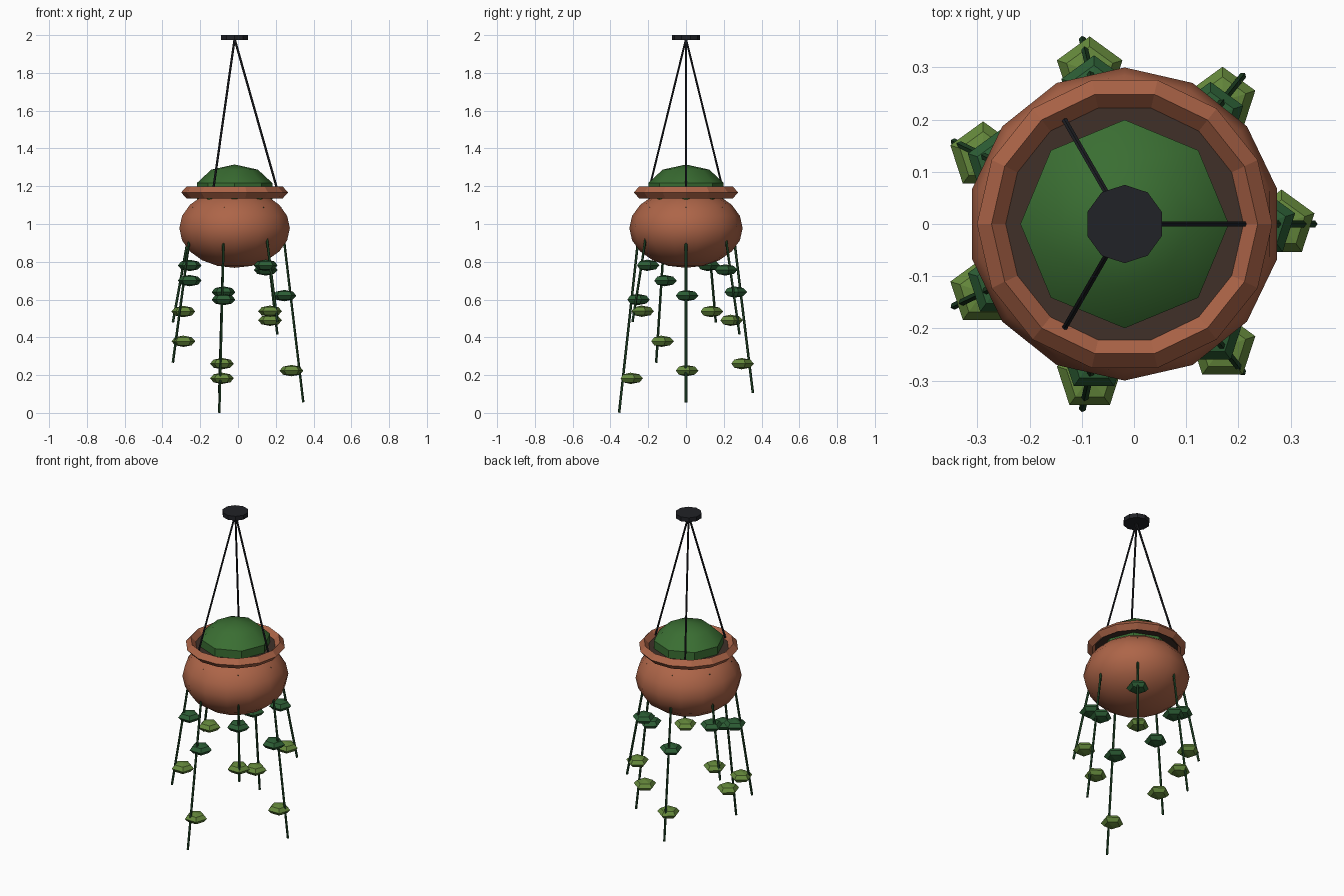
import bpy, bmesh, math
from mathutils import Vector, Matrix

if "Cube" in bpy.data.objects:
    bpy.data.objects.remove(bpy.data.objects["Cube"])

CX = -0.018  # axis of the hanging pot


def material(name, rgb):
    m = bpy.data.materials.new(name)
    m.diffuse_color = (*rgb, 1)
    m.use_nodes = True
    m.node_tree.nodes["Principled BSDF"].inputs["Base Color"].default_value = m.diffuse_color
    return m


CLAY = material("clay", (0.42, 0.13, 0.065))
SOIL = material("soil", (0.05, 0.03, 0.022))
FOLIAGE = material("foliage", (0.042, 0.155, 0.032))
LEAF_DARK = material("leaf_dark", (0.025, 0.11, 0.035))
LEAF_LIGHT = material("leaf_light", (0.13, 0.25, 0.045))
VINE = material("vine", (0.015, 0.06, 0.02))
METAL = material("metal", (0.015, 0.016, 0.02))


def finish(name, bm, mat, smooth=None):
    bmesh.ops.recalc_face_normals(bm, faces=bm.faces)
    me = bpy.data.meshes.new(name)
    bm.to_mesh(me)
    bm.free()
    me.materials.append(mat)
    ob = bpy.data.objects.new(name, me)
    bpy.context.collection.objects.link(ob)
    if smooth:
        bpy.ops.object.select_all(action='DESELECT')
        bpy.context.view_layer.objects.active = ob
        ob.select_set(True)
        bpy.ops.object.shade_smooth_by_angle(angle=math.radians(smooth))
    return ob


def spin_profile(name, profile, n, mat, start=90, closed=False, centre=(CX, 0, 0), smooth=None):
    """Revolve (radius, z) points around z with n sides; zero radius makes a pole."""
    bm = bmesh.new()
    rings = []
    for r, z in profile:
        ring = []
        for i in range(n if r > 1e-6 else 1):
            a = math.radians(start) + math.tau * i / n
            ring.append(bm.verts.new(Vector(centre) + Vector((r * math.cos(a), r * math.sin(a), z))))
        rings.append(ring)
    pairs = list(zip(rings, rings[1:])) + ([(rings[-1], rings[0])] if closed else [])
    for a, b in pairs:
        for i in range(n):
            quad = [a[i % len(a)], a[(i + 1) % len(a)], b[(i + 1) % len(b)], b[i % len(b)]]
            bm.faces.new(list(dict.fromkeys(quad)))
    if not closed:
        for ring in (rings[0], rings[-1]):
            if len(ring) > 1:
                bm.faces.new(ring)
    return finish(name, bm, mat, smooth)


def ellipsoid(name, centre, r, h, n, rows, mat, smooth=None):
    pts = []
    for i in range(rows + 1):
        a = -math.pi / 2 + math.pi * i / rows
        pts.append((0 if i in (0, rows) else r * math.cos(a), h * math.sin(a)))
    return spin_profile(name, pts, n, mat, centre=centre, smooth=smooth)


def rod(name, p, q, r, sides, mat):
    p, q = Vector(p), Vector(q)
    d = q - p
    bm = bmesh.new()
    bmesh.ops.create_cone(bm, cap_ends=True, segments=sides, radius1=r, radius2=r, depth=d.length,
                          matrix=Matrix.Translation((p + q) / 2) @ d.to_track_quat('Z', 'Y').to_matrix().to_4x4())
    return finish(name, bm, mat)


def polar(r, a, z):
    return (CX + r * math.cos(a), r * math.sin(a), z)


# Pot, rim, soil and foliage dome
ellipsoid("pot", (CX, 0, 0.978), 0.30, 0.21, 14, 10, CLAY, smooth=40)
spin_profile("pot_rim", [(0.283, 1.167), (0.255, 1.198), (0.227, 1.167), (0.255, 1.136)],
             14, CLAY, start=0, closed=True)
spin_profile("soil", [(0.238, 1.15), (0.238, 1.168)], 14, SOIL, start=0)
ellipsoid("foliage_dome", (CX, 0, 1.173), 0.21, 0.142, 8, 5, FOLIAGE, smooth=40)

# Ceiling plate and three cables
spin_profile("ceiling_plate", [(0.075, 1.973), (0.075, 2.0)], 10, METAL)
for i in range(3):
    rod(f"cable_{i + 1}", polar(0.228, math.tau * i / 3, 1.175), (CX, 0, 1.98), 0.006, 6, METAL)

# Seven trailing vines, each with an upper dark leaf and a lower light leaf
for i, tip in enumerate([0.055, 0.415, 0.105, 0.478, 0.265, 0.0, 0.48]):
    a = math.tau * i / 7
    rod(f"vine_{i + 1}", polar(0.24, a, 1.09), polar(0.363, a, tip + 0.001), 0.007, 5, VINE)
    ellipsoid(f"upper_leaf_{i + 1}", polar(0.264, a, 0.60 + 0.378 * tip), 0.066, 0.03, 5, 4, LEAF_DARK)
    ellipsoid(f"lower_leaf_{i + 1}", polar(0.301, a, 0.183 + 0.74 * tip), 0.066, 0.03, 5, 4, LEAF_LIGHT)
